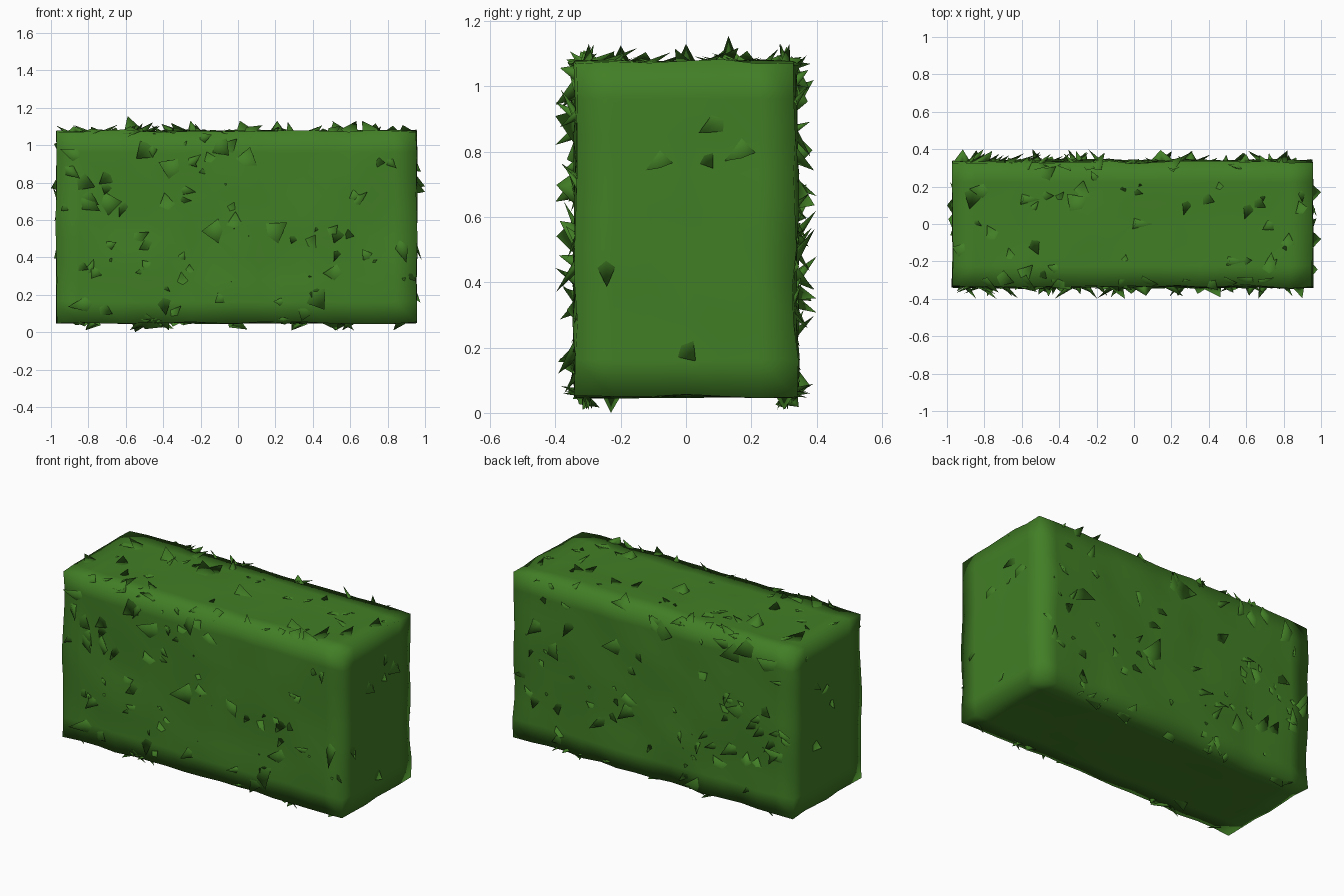
import bpy, bmesh, math, random
from mathutils import Vector, noise

if "Cube" in bpy.data.objects:
    bpy.data.objects.remove(bpy.data.objects["Cube"])

random.seed(7)
green = bpy.data.materials.new("hedge green")
green.diffuse_color = (0.054, 0.21, 0.019, 1)
green.use_nodes = True
green.node_tree.nodes["Principled BSDF"].inputs["Base Color"].default_value = green.diffuse_color

LO = Vector((-0.97, -0.335, 0.05))
HI = Vector((0.955, 0.335, 1.075))
MID, HALF = (LO + HI) / 2, (HI - LO) / 2


def finish(bm, name):
    mesh = bpy.data.meshes.new(name)
    bm.to_mesh(mesh)
    bm.free()
    mesh.materials.append(green)
    for p in mesh.polygons:
        p.use_smooth = True
    obj = bpy.data.objects.new(name, mesh)
    bpy.context.collection.objects.link(obj)
    return obj


# Clipped hedge block: subdivided box with a slightly lumpy surface
bm = bmesh.new()
bmesh.ops.create_cube(bm, size=2)
for axis, cuts in ((0, 15), (1, 5), (2, 8)):
    edges = [e for e in bm.edges
             if abs((e.verts[0].co - e.verts[1].co)[axis]) > 1.9]
    bmesh.ops.subdivide_edges(bm, edges=edges, cuts=cuts, use_grid_fill=True)
for v in bm.verts:
    unit = v.co.copy()
    v.co = Vector([MID[i] + HALF[i] * unit[i] for i in range(3)])
    n = noise.noise_vector(v.co * 5)
    amount = (0.008, 0.022, 0.014)
    for i in range(3):
        if abs(unit[i]) > 0.99:
            v.co[i] += n[i] * amount[i]
finish(bm, "hedge_body")


# Leaf shards: folded flakes rooted in the surface with a raised tip
def add_leaf(bm, p, normal, reach, lift):
    side = normal.orthogonal().normalized()
    other = normal.cross(side)
    a = random.uniform(0, math.tau)
    u = side * math.cos(a) + other * math.sin(a)
    w = normal.cross(u) * random.uniform(0.35, 0.75) * reach
    pts = [p - w - normal * 0.012, p + u * reach * 0.25 - normal * 0.015,
           p + w - normal * 0.012, p + u * reach + normal * lift]
    # keep tips inside the overall size of the hedge
    low, high = (-0.995, -0.40, 0.01), (0.995, 0.40, 1.13)
    for q in pts:
        for i in range(3):
            grow = 0.02 if abs(normal[i]) < 0.5 else 0.2
            q[i] = min(max(q[i], low[i], LO[i] - grow), high[i], HI[i] + grow)
    root = p - normal * 0.012 - u * reach * 0.35
    verts = [bm.verts.new(q) for q in pts + [root]]
    l, m, r, tip, back = verts
    for f in ((back, l, tip), (back, tip, r), (l, m, tip), (m, r, tip)):
        bm.faces.new(f)


def scatter(name, axis, sign, count, max_lift):
    bm = bmesh.new()
    normal = Vector((0, 0, 0))
    normal[axis] = sign
    for _ in range(count):
        p = Vector([random.uniform(LO[i] + 0.03, HI[i] - 0.03) for i in range(3)])
        p[axis] = HI[axis] if sign > 0 else LO[axis]
        lift = max_lift * random.random() ** 1.8 + 0.008
        add_leaf(bm, p, normal, random.uniform(0.05, 0.12), lift)
    bmesh.ops.recalc_face_normals(bm, faces=bm.faces[:])
    finish(bm, name)


scatter("front_leaves", 1, -1, 75, 0.06)
scatter("back_leaves", 1, 1, 75, 0.06)
scatter("top_leaves", 2, 1, 40, 0.04)
scatter("right_leaves", 0, 1, 4, 0.03)
scatter("left_leaves", 0, -1, 4, 0.02)

# Ragged leaves along the long bottom and top edges
bm = bmesh.new()
for sy in (-1, 1):
    for z, s, n in ((LO.z, -1, 12), (HI.z, 1, 9)):
        for _ in range(n):
            p = Vector((random.uniform(-0.9, 0.9), sy * 0.315, z))
            out = Vector((0, sy, s)).normalized()
            add_leaf(bm, p, out, random.uniform(0.04, 0.09),
                     random.uniform(0.015, 0.045))
# Three tall sprigs on the crown and two tips reaching the ground line
for x, y, top in ((-0.58, 0.13, 1.155), (0.02, 0.0, 1.13), (0.52, -0.2, 1.125),
                  (-0.54, -0.23, 0.0), (0.53, 0.3, 0.01)):
    z = HI.z - 0.01 if top > 0.5 else LO.z + 0.01
    ring = [bm.verts.new((x + dx, y + dy, z))
            for dx, dy in ((-0.03, -0.03), (0.09, 0.0), (-0.02, 0.035))]
    tip = bm.verts.new((x - 0.01, y, top))
    for i in range(3):
        bm.faces.new((ring[i], ring[(i + 1) % 3], tip))
# Tips at the two ends
for x, y, z in ((1.0, 0.17, 0.81), (1.0, -0.08, 0.78), (-1.0, 0.1, 0.8)):
    base = HI.x - 0.01 if x > 0 else LO.x + 0.01
    ring = [bm.verts.new((base, y + dy, z + dz))
            for dy, dz in ((-0.06, -0.04), (0.05, -0.01), (0.0, 0.04))]
    tip = bm.verts.new((x, y, z - 0.03))
    for i in range(3):
        bm.faces.new((ring[i], ring[(i + 1) % 3], tip))
bmesh.ops.recalc_face_normals(bm, faces=bm.faces[:])
finish(bm, "edge_leaves")
